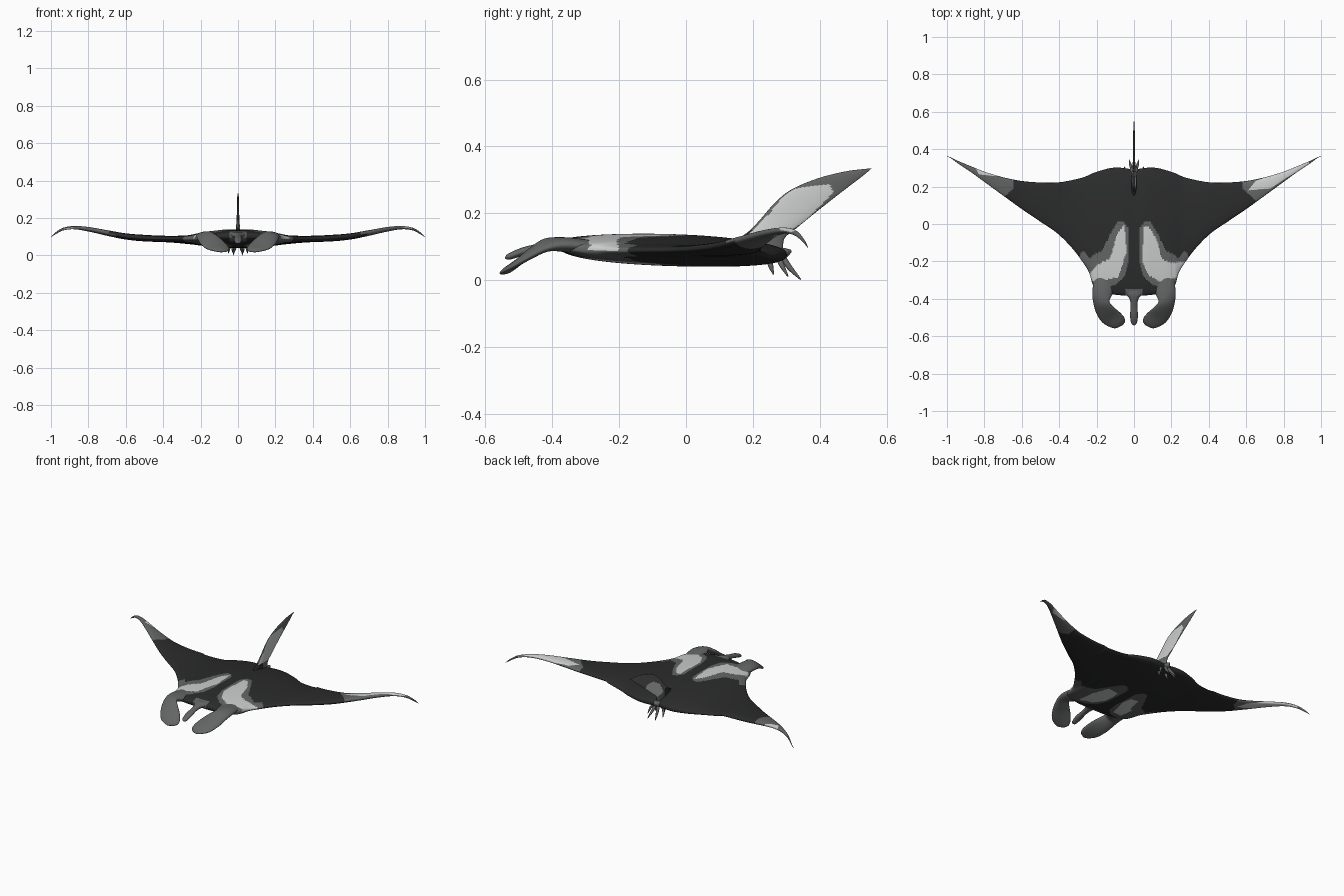
import bpy, bmesh, math
from mathutils import Vector

if "Cube" in bpy.data.objects:
    bpy.data.objects.remove(bpy.data.objects["Cube"])


def material(name, v):
    m = bpy.data.materials.new(name)
    m.diffuse_color = (v, v * 1.02, v * 1.02, 1)
    m.use_nodes = True
    m.node_tree.nodes["Principled BSDF"].inputs["Base Color"].default_value = m.diffuse_color
    return m


MATS = [material("charcoal", 0.024), material("mid grey", 0.125), material("pale grey", 0.6)]
DARK, MID, PALE = 0, 1, 2


def interp(table, x):
    """Smooth (Hermite) lookup; first column is the key."""
    n = len(table)
    i = 0
    while i < n - 2 and x > table[i + 1][0]:
        i += 1

    def slope(k, c):
        a, b = table[max(k - 1, 0)], table[min(k + 1, n - 1)]
        return (b[c] - a[c]) / (b[0] - a[0])
    p, q = table[i], table[i + 1]
    h = q[0] - p[0]
    t = (x - p[0]) / h
    return [(2*t**3 - 3*t*t + 1) * p[c] + (t**3 - 2*t*t + t) * h * slope(i, c)
            + (3*t*t - 2*t**3) * q[c] + (t**3 - t*t) * h * slope(i + 1, c)
            for c in range(1, len(p))]


def inside(poly, x, y):
    hit = False
    for (x1, y1), (x2, y2) in zip(poly, poly[1:] + poly[:1]):
        if (y1 > y) != (y2 > y) and x < (x2 - x1) * (y - y1) / (y2 - y1) + x1:
            hit = not hit
    return hit


def loft(name, rings, rule):
    """Skin closed rings, cap the ends, colour faces by rule(centre, normal)."""
    bm = bmesh.new()
    vs = [[bm.verts.new(p) for p in r] for r in rings]
    for a, b in zip(vs, vs[1:]):
        for j in range(len(a)):
            k = (j + 1) % len(a)
            bm.faces.new((a[j], a[k], b[k], b[j]))
    bm.faces.new(vs[0])
    bm.faces.new(vs[-1][::-1])
    bmesh.ops.recalc_face_normals(bm, faces=bm.faces)
    for f in bm.faces:
        f.smooth = True
        f.material_index = rule(f.calc_center_median(), f.normal)
    me = bpy.data.meshes.new(name)
    bm.to_mesh(me)
    bm.free()
    for m in MATS:
        me.materials.append(m)
    ob = bpy.data.objects.new(name, me)
    bpy.context.collection.objects.link(ob)
    return ob


def ribbon(name, sections, rule, steps=30, seg=20):
    """Flattened tube; each section is (edge point, edge point, half thickness)."""
    tab = [(i, *p, *q, t) for i, (p, q, t) in enumerate(sections)]
    end = len(tab) - 1
    rows = [interp(tab, end * i / steps) for i in range(steps + 1)]
    mids = [(Vector(r[:3]) + Vector(r[3:6])) / 2 for r in rows]
    rings = []
    for i, r in enumerate(rows):
        w = (Vector(r[:3]) - Vector(r[3:6])) / 2
        d = mids[min(i + 1, steps)] - mids[max(i - 1, 0)]
        n = w.cross(d).normalized() * max(r[6], 0.0005)
        rings.append([mids[i] + w * math.cos(a) + n * math.sin(a)
                      for a in (2 * math.pi * k / seg for k in range(seg))])
    return loft(name, rings, rule)


def plain(index):
    return lambda c, n: index


# Body and wings: x, leading y, trailing y, top z, bottom z
SPAN = [
    (0, -.385, .29, .140, .046), (.06, -.382, .30, .141, .046), (.12, -.375, .30, .135, .05),
    (.18, -.36, .285, .127, .055), (.22, -.325, .272, .119, .06), (.24, -.26, .262, .114, .063),
    (.27, -.21, .25, .109, .066), (.33, -.13, .235, .106, .07), (.41, -.05, .222, .106, .072),
    (.5, .012, .222, .11, .075), (.6, .08, .23, .118, .085), (.7, .152, .25, .135, .105),
    (.8, .225, .28, .152, .128), (.88, .283, .312, .157, .14), (.94, .323, .337, .146, .132),
    (.98, .352, .356, .12, .11), (1.0, .362, .365, .1, .098)]

# Painted patches, outlined from above
SHOULDER_MID = [(.03, -.02), (.06, .015), (.09, .01), (.13, -.06), (.17, -.14), (.24, -.18), (.27, -.14),
                (.33, -.22), (.25, -.45), (.15, -.45), (.175, -.35), (.10, -.325), (.05, -.28), (.03, -.2)]
SHOULDER_PALE_R = [(.05, -.02), (.075, -.01), (.12, -.08), (.15, -.19), (.20, -.21), (.28, -.2),
                   (.235, -.285), (.14, -.31), (.08, -.275), (.045, -.2)]
SHOULDER_PALE_L = [(.05, 0), (.09, -.05), (.125, -.18), (.20, -.22), (.25, -.28), (.21, -.31),
                   (.085, -.285), (.04, -.15)]
WING_PALE_R = [(.61, .18), (.65, .23), (.81, .288), (.94, .345), (.93, .31), (.82, .25), (.73, .19)]
WING_PALE_L = [(.85, .305), (.71, .28), (.73, .255), (.83, .265)]


def body_rule(c, n):
    x, y, right, top = abs(c.x), c.y, c.x > 0, n.z > 0
    wing = (WING_PALE_R if right else WING_PALE_L) if top else (WING_PALE_L if right else WING_PALE_R)
    if inside(wing, x, y):
        return PALE
    if x > (.58 if right == top else .645) + 1.1 * max(0, .19 - y):
        return MID
    if inside(SHOULDER_PALE_R if right else SHOULDER_PALE_L, x, y) and (top or (x < .15 and y < -.08)):
        return PALE
    if inside(SHOULDER_MID, x, y) or (x < .045 and y < -.345):
        return MID
    return DARK


rings = []
COLS, SEG = 200, 160
for i in range(-COLS, COLS + 1):
    x = i / COLS
    lead, trail, zt, zb = interp(SPAN, abs(x))
    near = max(0, 1 - abs(x) / .4)
    zm = (zt + zb) / 2 + .012 * max(0, 1 - abs(x) / .25)
    ring = []
    for k in range(SEG):
        a = 2 * math.pi * k / SEG
        s = math.sin(a)
        t = (1 - math.cos(a)) / 2
        h = (zt - zm) * abs(s) ** .6 if s > 0 else (zb - zm) * abs(s) ** .9
        ring.append((x, lead + (trail - lead) * t, zm + h - .03 * t ** 3 * near ** .5))
    rings.append(ring)
loft("body_and_wings", rings, body_rule)

# Curled head paddles: outer edge, inner edge, half thickness
PADDLE = [
    ((.212, -.27, .098), (.09, -.29, .098), .022), ((.222, -.36, .105), (.115, -.372, .108), .022),
    ((.218, -.42, .092), (.132, -.415, .118), .017), ((.20, -.48, .062), (.108, -.445, .102), .014),
    ((.165, -.53, .034), (.078, -.47, .076), .011), ((.108, -.557, .02), (.056, -.494, .052), .01),
    ((.07, -.545, .019), (.048, -.513, .036), .006), ((.056, -.533, .022), (.048, -.522, .028), .002)]
for side, s in (("right", 1), ("left", -1)):
    flip = [((s * p[0], *p[1:]), (s * q[0], *q[1:]), t) for p, q, t in PADDLE]
    ribbon("head_paddle_" + side, flip, plain(MID), 40, 28)

# Snout horn: y, z, half width, half thickness
HORN = [(-.34, .112, .07, .012), (-.375, .11, .045, .016), (-.40, .106, .024, .015), (-.44, .098, .018, .012),
        (-.49, .085, .021, .012), (-.53, .07, .015, .009), (-.541, .066, .003, .002)]
ribbon("snout_horn", [((-w, y, z), (w, y, z), t) for y, z, w, t in HORN], plain(MID))

# Upright tail fin: upper edge (y, z), lower edge (y, z), half thickness
FIN = [((.15, .12), (.29, .085), .015), ((.19, .148), (.295, .125), .012), ((.225, .185), (.33, .155), .009),
       ((.26, .225), (.37, .188), .007), ((.31, .268), (.42, .228), .006), ((.39, .303), (.47, .267), .005),
       ((.475, .325), (.52, .305), .004), ((.555, .335), (.552, .331), .001)]
FIN_PALE_R = [(.19, .14), (.25, .20), (.29, .25), (.33, .275), (.43, .287), (.44, .262), (.36, .18), (.30, .14)]
FIN_PALE_L = [(.24, .14), (.27, .20), (.33, .235), (.39, .24), (.41, .215), (.36, .17), (.30, .12)]


def fin_rule(c, n):
    if inside(FIN_PALE_R if n.x > 0 else FIN_PALE_L, c.y, c.z):
        return PALE
    return DARK if c.y < .23 and c.z < .15 else MID


ribbon("tail_fin", [((0, *p), (0, *q), t) for p, q, t in FIN], fin_rule, 70, 48)

# Tendril root and hanging tendrils under the tail
ribbon("tendril_root", [((-w, y, z), (w, y, z), t) for y, z, w, t in
       [(.215, .08, .004, .003), (.23, .077, .02, .014), (.26, .075, .028, .018),
        (.29, .08, .024, .018), (.315, .088, .004, .004)]], plain(MID))
TENDRILS = [((.012, .25, .075), (.026, .253, .045), (.03, .262, .017)),
            ((.016, .275, .075), (.042, .285, .048), (.052, .305, .011)),
            ((.008, .285, .075), (.017, .31, .038), (.026, .343, .002))]
for side, s in (("right", 1), ("left", -1)):
    for i, pts in enumerate(TENDRILS):
        secs = [((s * x - r, y, z), (s * x + r, y, z), r)
                for (x, y, z), r in zip(pts, (.009, .008, .002))]
        ribbon(f"tendril_{side}_{i + 1}", secs, plain(MID), 14, 12)
